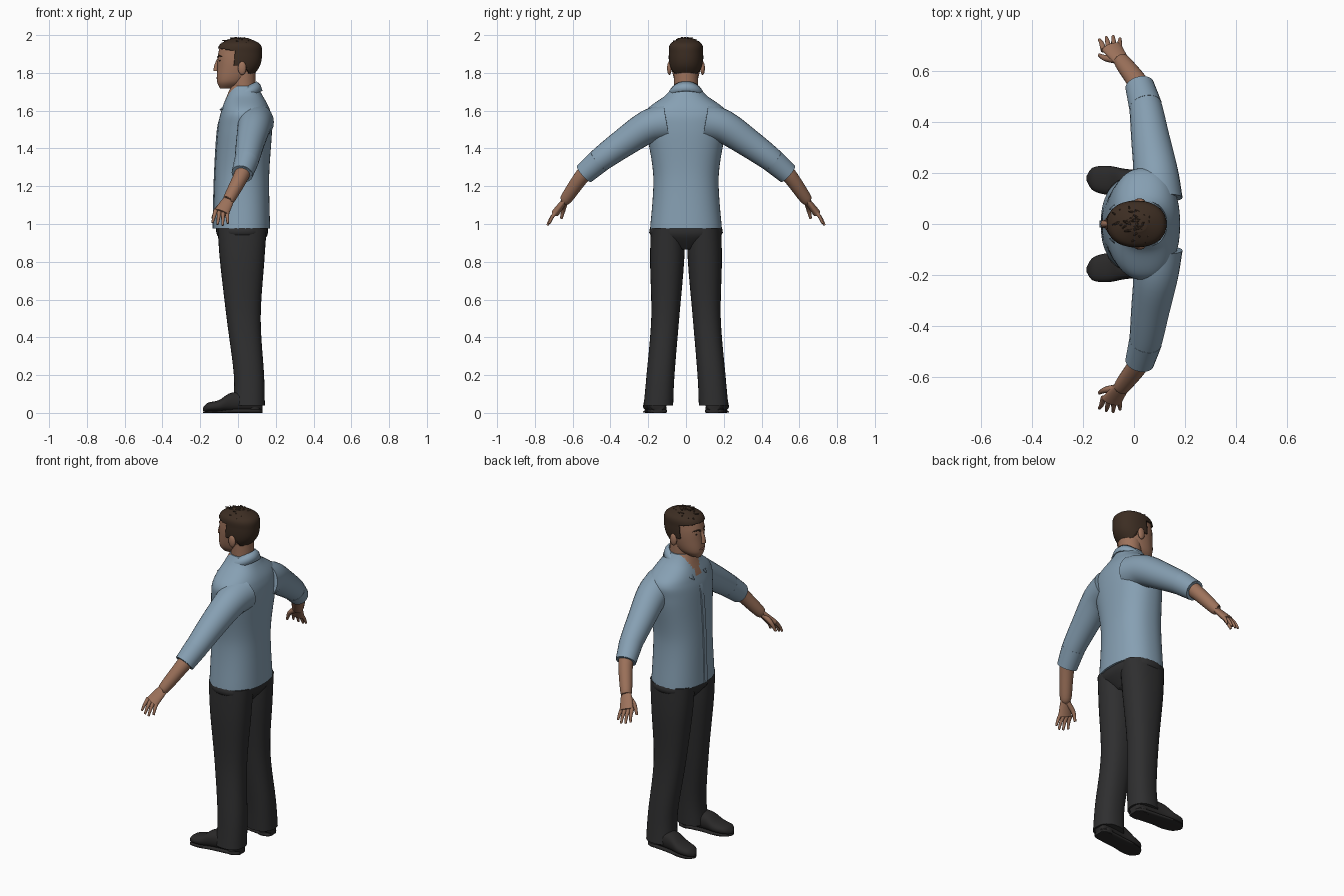
import bpy, bmesh, math, random
from mathutils import Vector

random.seed(4)
if "Cube" in bpy.data.objects:
    bpy.data.objects.remove(bpy.data.objects["Cube"])

X, Y, Z = Vector((1, 0, 0)), Vector((0, 1, 0)), Vector((0, 0, 1))


def material(name, *rgb):
    made = bpy.data.materials.new(name)
    made.use_nodes = True
    made.diffuse_color = (*rgb, 1)
    made.node_tree.nodes["Principled BSDF"].inputs["Base Color"].default_value = (*rgb, 1)
    return made


SHIRT = material("shirt blue", .24, .35, .45)
SKIN = material("skin", .34, .17, .105)
LIPS = material("lips", .25, .1, .07)
HAIR = material("hair brown", .045, .026, .016)
PANTS = material("trouser charcoal", .028, .028, .029)
SHOE = material("shoe black", .023, .022, .022)
EYE = material("eye dark", .03, .02, .015)


def finish(bm, name, *mats, angle=50):
    """Turn a bmesh into a named, coloured object with smooth shading."""
    bmesh.ops.recalc_face_normals(bm, faces=bm.faces)
    mesh = bpy.data.meshes.new(name)
    bm.to_mesh(mesh)
    bm.free()
    ob = bpy.data.objects.new(name, mesh)
    bpy.context.collection.objects.link(ob)
    for mat in mats:
        mesh.materials.append(mat)
    bpy.ops.object.select_all(action='DESELECT')
    ob.select_set(True)
    bpy.context.view_layer.objects.active = ob
    bpy.ops.object.shade_smooth_by_angle(angle=math.radians(angle))
    return ob


def thicken(ob, amount):
    ob.modifiers.new("thickness", 'SOLIDIFY').thickness = amount


def spline(rows, t):
    """Smooth interpolation through a list of parameter rows."""
    i = min(int(t), len(rows) - 2)
    f = t - i
    near = rows[max(i - 1, 0)], rows[i], rows[i + 1], rows[min(i + 2, len(rows) - 1)]
    result = []
    for before, start, end, after in zip(*near):
        lean_in, lean_out = (end - before) / 2, (after - start) / 2
        bend = lean_in + lean_out + 2 * (start - end)
        result.append(start + f * (lean_in + f * (end - start - lean_in + (f - 1) * bend)))
    return result


def loft(rings, sides=24, steps=5, axis=None, ref=X, power=2, side=1):
    """Skin rings of (x, y, z, radius along ref, other radius); side mirrors y."""
    last = (len(rings) - 1) * steps
    rows = [spline(rings, k / steps) for k in range(last + 1)]
    centres = [Vector((row[0], row[1] * side, row[2])) for row in rows]
    bm = bmesh.new()
    loops = []
    for k, row in enumerate(rows):
        along = (axis or centres[min(k + 1, last)] - centres[max(k - 1, 0)]).normalized()
        u = (ref - along * ref.dot(along)).normalized() * row[3]
        v = along.cross(u.normalized()) * row[4]
        loop = []
        for j in range(sides):
            turn = math.tau * j / sides
            c, d = (math.copysign(abs(w) ** (2 / power), w) for w in (math.cos(turn), math.sin(turn)))
            loop.append(bm.verts.new(centres[k] + u * c + v * d))
        loops.append(loop)
    for low, high in zip(loops, loops[1:]):
        for j in range(sides):
            bm.faces.new((low[j - 1], low[j], high[j], high[j - 1]))
    bm.faces.new(loops[0])
    bm.faces.new(loops[-1])
    return bm


def tube(name, mat, points, start, end, flat=1, **options):
    """Tube along points, its radius running evenly from start to end."""
    rings = []
    for k, point in enumerate(points):
        radius = start + (end - start) * k / (len(points) - 1)
        rings.append((*point, radius, radius * flat))
    return finish(loft(rings, **options), name, mat)


def upright(rows):
    """Rings from rows of (height, front x, back x, half width)."""
    return [((front + back) / 2, 0, z, (back - front) / 2, wide) for z, front, back, wide in rows]


def ball(name, mat, centre, size):
    bm = bmesh.new()
    bmesh.ops.create_uvsphere(bm, u_segments=16, v_segments=10, radius=1)
    bmesh.ops.scale(bm, vec=size, verts=bm.verts)
    bmesh.ops.translate(bm, vec=centre, verts=bm.verts)
    return finish(bm, name, mat)


# Shirt body, with an open neckline coloured as skin
bm = loft(upright([(.975, -.13, .17, .19), (1.25, -.123, .165, .173), (1.5, -.107, .18, .21),
                   (1.6, -.088, .17, .21), (1.68, -.058, .13, .11), (1.73, -.035, .1, .07)]),
          sides=64, steps=10, axis=Z, power=2.3)
for face in bm.faces:
    spot = face.calc_center_median()
    face.material_index = int(spot.x < 0 and abs(spot.y) < (spot.z - 1.58) * .42)
finish(bm, "shirt_body", SHIRT, SKIN)

# Button placket down the front
tube("shirt_placket", SHIRT, [(-.08, 0, 1.59), (-.106, 0, 1.5), (-.122, 0, 1.25), (-.129, 0, .975)],
     .006, .006, flat=2.5, sides=8, axis=Z, power=5)

# Folded collar with two points at the front
bm = bmesh.new()
previous = None
for k in range(-16, 17):
    turn = math.radians(156) * k / 16
    c, d = math.cos(turn), math.sin(turn)
    tip = max(0, abs(turn) - 1.9)
    strip = []
    for radius, height, flare, drop in ((.07, 1.72, 0, 0), (.09, 1.7, 0, .02), (.1, 1.67, .05, .04)):
        reach = radius + flare * tip
        strip.append(bm.verts.new((.03 + reach * c, reach * d, height + .035 * c - drop * tip)))
    if previous:
        for j in range(2):
            bm.faces.new((previous[j], strip[j], strip[j + 1], previous[j + 1]))
    previous = strip
thicken(finish(bm, "shirt_collar", SHIRT), .008)

# Hips joining both trouser legs
finish(loft(upright([(1, -.115, .155, .18), (.94, -.11, .155, .187), (.865, -.05, .1, .05)]),
            sides=32, axis=Z, power=2.4), "trouser_hips", PANTS)

# Half width and height along the shoe, heel to toe
shoe_shape = [(.13, .03, .08), (.1, .05, .1), (-.03, .052, .1), (-.1, .057, .06),
              (-.16, .045, .045), (-.185, .01, .02)]

for side, label in ((1, "left_"), (-1, "right_")):
    # Sleeve with a rolled cuff
    elbow, sleeve_end = Vector((.045, .46, 1.335)), Vector((.022, .54, 1.265))
    tube(label + "sleeve", SHIRT, [(.09, .1, 1.54), (.085, .2, 1.515), (.065, .33, 1.43), elbow, sleeve_end],
         .1, .052, side=side)
    tube(label + "cuff", SHIRT, [elbow, sleeve_end], .065, .057, side=side)

    # Forearm and palm
    wrist, knuckles = Vector((-.043, .63, 1.14)), Vector((-.088, .69, 1.06))
    tube(label + "forearm", SKIN, [elbow, sleeve_end, wrist, wrist.lerp(knuckles, .2)], .05, .024, side=side)
    tube(label + "palm", SKIN, [wrist, wrist.lerp(knuckles, .4), knuckles], .027, .041, flat=.5, side=side)

    # Fingers spread from the knuckles, then the thumb
    for k, finger in enumerate(("index", "middle", "ring", "little")):
        across = (k - 1.5) * .02
        short = abs(k - 1.7) * .01
        base = knuckles + X * across + Vector((0, -.01, .012))
        tip = knuckles + X * across * 1.35 + Vector((-.007, .047 - short, short - .07))
        bend = base.lerp(tip, .5) + Y * .006
        tube(label + finger + "_finger", SKIN, [base, bend, tip], .0125, .006, sides=10, side=side)
    tube(label + "thumb", SKIN, [(-.06, .643, 1.118), (-.11, .648, 1.08), (-.135, .66, 1.03)],
         .018, .007, sides=10, ref=Y, side=side)

    # Trouser leg
    finish(loft([(.022, .096, .98, .13, .09), (.022, .1, .8, .117, .09), (.03, .11, .5, .09, .074),
                 (.058, .135, .2, .08, .074), (.058, .146, .04, .084, .078)],
                sides=32, axis=Z, power=2.3, side=side), label + "trouser_leg", PANTS)

    # Shoe upper, sole and heel
    for part, squash, lift, power in (("shoe", .5, .008, 2.4), ("sole", .1, 0, 4)):
        rings = [(x, .16 - x / 10, lift + tall * squash, wide, tall * squash) for x, wide, tall in shoe_shape]
        finish(loft(rings, axis=X, ref=Y, power=power, side=side), label + part, SHOE)
    tube(label + "heel", SHOE, [(.083, .15, 0), (.083, .15, .03)], .047, .047, axis=Z, side=side)

    # Ear, eye and eyebrow
    ball(label + "ear", SKIN, (.022, .088 * side, 1.825), (.022, .012, .036))
    ball(label + "eye", EYE, (-.093, .033 * side, 1.865), (.007, .012, .006))
    tube(label + "eyebrow", HAIR, [(-.106, .014, 1.884), (-.098, .034, 1.89), (-.08, .054, 1.884)],
         .005, .003, sides=8, side=side)

# Neck, head, nose and mouth
tube("neck", SKIN, [(.04, 0, 1.64), (.03, 0, 1.72), (.03, 0, 1.82)], .064, .064, axis=Z)
head = upright([(1.718, -.095, -.02, .022), (1.755, -.111, .045, .058), (1.83, -.109, .103, .077),
                (1.9, -.105, .116, .08), (1.95, -.086, .105, .072), (1.982, -.02, .04, .02)])
finish(loft(head, sides=36, steps=8, axis=Z, power=2.2), "head", SKIN)
tube("nose", SKIN, [(-.1, 0, 1.88), (-.114, 0, 1.845), (-.118, 0, 1.81)], .007, .013, flat=1.2, sides=12, axis=Z)
ball("mouth", LIPS, (-.107, 0, 1.772), (.008, .024, .007))


def hairline(x):
    """Lowest hair at x: brow, sideburn, then over the ear to the nape."""
    if x < -.02:
        return 1.915 - .15 * x
    return 1.84 if x < .015 else max(1.77, 1.9 - 1.7 * x)


# Hair cap, a larger copy of the skull trimmed along the hairline
bm = loft([(x + .002, y, z + .003, deep + .009, wide + .011) for x, y, z, deep, wide in head[1:]],
          sides=72, steps=14, axis=Z, power=2.2)
spots = [(face, face.calc_center_median()) for face in bm.faces]
bmesh.ops.delete(bm, geom=[face for face, spot in spots if spot.z < hairline(spot.x)], context='FACES')
thicken(finish(bm, "hair_cap", HAIR), .008)

# Short tufts swept over the crown
for k in range(60):
    turn, reach = random.uniform(0, math.tau), math.sqrt(random.random())
    root = Vector((.01 + .085 * reach * math.cos(turn), .065 * reach * math.sin(turn), 1.98 - .04 * reach ** 3))
    sweep = Vector((random.uniform(-.035, .005), root.y / 4 + random.uniform(-.015, .015), .008))
    tube("hair_tuft", HAIR, [root - Z * .014, root, root + sweep], .015, .002, sides=6, steps=3, ref=Y)
